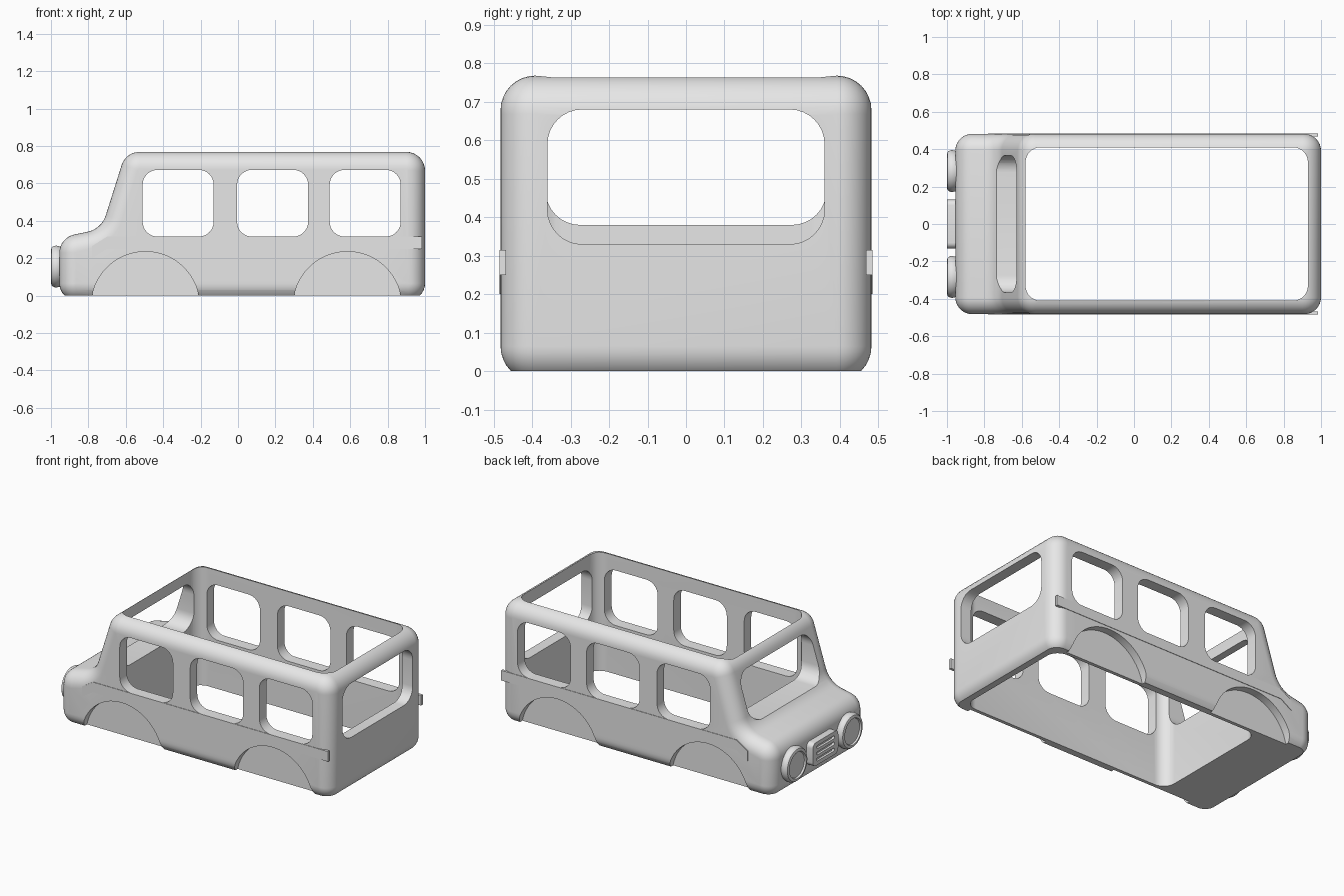
import bpy, bmesh
from math import sin, cos, pi
from mathutils import Vector, Matrix

if "Cube" in bpy.data.objects:
    bpy.data.objects.remove(bpy.data.objects["Cube"], do_unlink=True)

grey = bpy.data.materials.new("plain light grey")
grey.use_nodes = True
grey.diffuse_color = (0.8, 0.8, 0.8, 1)
grey.node_tree.nodes["Principled BSDF"].inputs["Base Color"].default_value = (0.8, 0.8, 0.8, 1)


def finish(name, bm):
    bmesh.ops.recalc_face_normals(bm, faces=bm.faces)
    mesh = bpy.data.meshes.new(name)
    bm.to_mesh(mesh)
    bm.free()
    mesh.materials.append(grey)
    ob = bpy.data.objects.new(name, mesh)
    bpy.context.collection.objects.link(ob)
    return ob


def activate(ob):
    bpy.ops.object.select_all(action='DESELECT')
    ob.select_set(True)
    bpy.context.view_layer.objects.active = ob


def smooth(ob):
    activate(ob)
    bpy.ops.object.shade_smooth_by_angle(angle=0.6)


def block(name, lo, hi, axis, radius, segments=8):
    """Box with the four edges along one axis rounded."""
    lo, hi = Vector(lo), Vector(hi)
    bm = bmesh.new()
    bmesh.ops.create_cube(bm, size=1)
    for v in bm.verts:
        v.co = (lo + hi) / 2 + v.co * (hi - lo)
    edges = [e for e in bm.edges
             if abs((e.verts[0].co - e.verts[1].co).normalized()[axis]) > 0.9]
    bmesh.ops.bevel(bm, geom=edges, offset=radius, segments=segments,
                    profile=0.5, affect='EDGES')
    return finish(name, bm)


def cut(ob, cutter):
    """Subtract the cutter, then remove it."""
    activate(ob)
    mod = ob.modifiers.new("cut", 'BOOLEAN')
    mod.operation, mod.solver, mod.object = 'DIFFERENCE', 'EXACT', cutter
    bpy.ops.object.modifier_apply(modifier=mod.name)
    bpy.data.objects.remove(cutter, do_unlink=True)


def rounded_profile(corners, steps=8):
    """Points and outward normals of a filleted counterclockwise outline."""
    out = []
    for i, (x, z, r) in enumerate(corners):
        p = Vector((x, z))
        u = (p - Vector(corners[i - 1][:2])).normalized()
        v = (Vector(corners[(i + 1) % len(corners)][:2]) - p).normalized()
        n0, n1 = Vector((u.y, -u.x)), Vector((v.y, -v.x))
        s = 1 if u.x * v.y - u.y * v.x > 0 else -1
        centre = p - s * r * (n0 + n1) / (1 + n0.dot(n1))
        for k in range(steps + 1):
            a = k / steps * n0.angle(n1)
            t = (n1 - n0 * n0.dot(n1)).normalized()
            n = n0 * cos(a) + t * sin(a)
            out.append((centre + s * r * n, n))
    return out


# Body shell: side profile with rounded long edges, flat underneath
half, edge, steps = 0.482, 0.09, 8
outline = rounded_profile([
    (-0.955, -0.025, 0.09), (1.0, -0.025, 0.09), (1.0, 0.768, 0.1),
    (-0.6, 0.768, 0.1), (-0.73, 0.356, 0.13), (-0.955, 0.31, 0.1)])
rows = [(half - edge + edge * cos(a), edge * (1 - sin(a)))
        for a in (k / steps * pi / 2 for k in range(steps + 1))]
rows = [(-y, d) for y, d in rows] + rows[::-1]
bm = bmesh.new()
loops = []
for y, d in rows:
    pts = [p - n * d for p, n in outline]
    loops.append([bm.verts.new((p.x, y, p.y)) for p in pts])
for a, b in zip(loops, loops[1:]):
    for i in range(len(a)):
        bm.faces.new((a[i - 1], a[i], b[i], b[i - 1]))
bm.faces.new(loops[0])
bm.faces.new(loops[-1])
bmesh.ops.remove_doubles(bm, verts=bm.verts, dist=0.0001)
bmesh.ops.bisect_plane(bm, geom=bm.verts[:] + bm.edges[:] + bm.faces[:],
                       plane_co=(0, 0, 0), plane_no=(0, 0, 1), clear_inner=True)
bmesh.ops.holes_fill(bm, edges=[e for e in bm.edges if e.is_boundary], sides=0)
body = finish("body_shell", bm)

# Cabin opening, straight through roof and floor
cut(body, block("cabin_cutter", (-0.58, -0.41, -1), (0.93, 0.41, 2), 2, 0.08))
# Three pairs of side windows
for x in (-0.51, -0.005, 0.49):
    cut(body, block("window_cutter", (x, -1, 0.315), (x + 0.38, 1, 0.672), 1, 0.08))
# Rear window and windscreen
cut(body, block("rear_cutter", (0.8, -0.36, 0.33), (1.2, 0.36, 0.68), 0, 0.09))
cut(body, block("windscreen_cutter", (-0.9, -0.365, 0.38), (-0.5, 0.365, 0.68), 0, 0.09))
# Shallow wheel arch recesses
for x in (-0.495, 0.585):
    for side in (-1, 1):
        bm = bmesh.new()
        bmesh.ops.create_cone(bm, cap_ends=True, segments=64, radius1=0.29,
                              radius2=0.29, depth=0.2,
                              matrix=Matrix.Translation((x, side * 0.532, -0.055))
                              @ Matrix.Rotation(pi / 2, 4, 'X'))
        cut(body, finish("arch_cutter", bm))
smooth(body)

# Belt strips along both sides, dipping at the front
strip = [(-0.78, 0.2), (-0.7, 0.25), (0.985, 0.25), (0.985, 0.315),
         (-0.7, 0.315), (-0.78, 0.265)]
for side, name in ((-1, "belt_strip_front"), (1, "belt_strip_back")):
    bm = bmesh.new()
    face = bm.faces.new([bm.verts.new((x, side * 0.468, z)) for x, z in strip])
    new = bmesh.ops.extrude_face_region(bm, geom=[face])["geom"]
    bmesh.ops.translate(bm, vec=(0, side * 0.017, 0),
                        verts=[v for v in new if isinstance(v, bmesh.types.BMVert)])
    finish(name, bm)

# Round headlights with a raised rim
rim = [(-0.93, 0), (-0.93, 0.1), (-0.955, 0.108), (-0.97, 0.112), (-0.985, 0.11),
       (-0.996, 0.102), (-1, 0.09), (-1, 0.085), (-0.99, 0.08), (-0.99, 0)]
for side, name in ((-1, "headlight_right"), (1, "headlight_left")):
    bm = bmesh.new()
    centre = Vector((0, side * 0.283, 0.155))
    verts = [bm.verts.new(centre + Vector((x, 0, r))) for x, r in rim]
    edges = [bm.edges.new(pair) for pair in zip(verts, verts[1:])]
    bmesh.ops.spin(bm, geom=verts + edges, cent=centre, axis=(1, 0, 0),
                   angle=2 * pi, steps=48)
    bmesh.ops.remove_doubles(bm, verts=bm.verts, dist=0.0001)
    smooth(finish(name, bm))

# Grille with three slots
grille = block("grille", (-1, -0.13, 0.08), (-0.93, 0.13, 0.23), 0, 0.03, 5)
for z in (0.115, 0.155, 0.195):
    cut(grille, block("slot_cutter", (-1.1, -0.09, z - 0.01),
                      (-0.985, 0.09, z + 0.01), 0, 0.008, 3))
smooth(grille)
